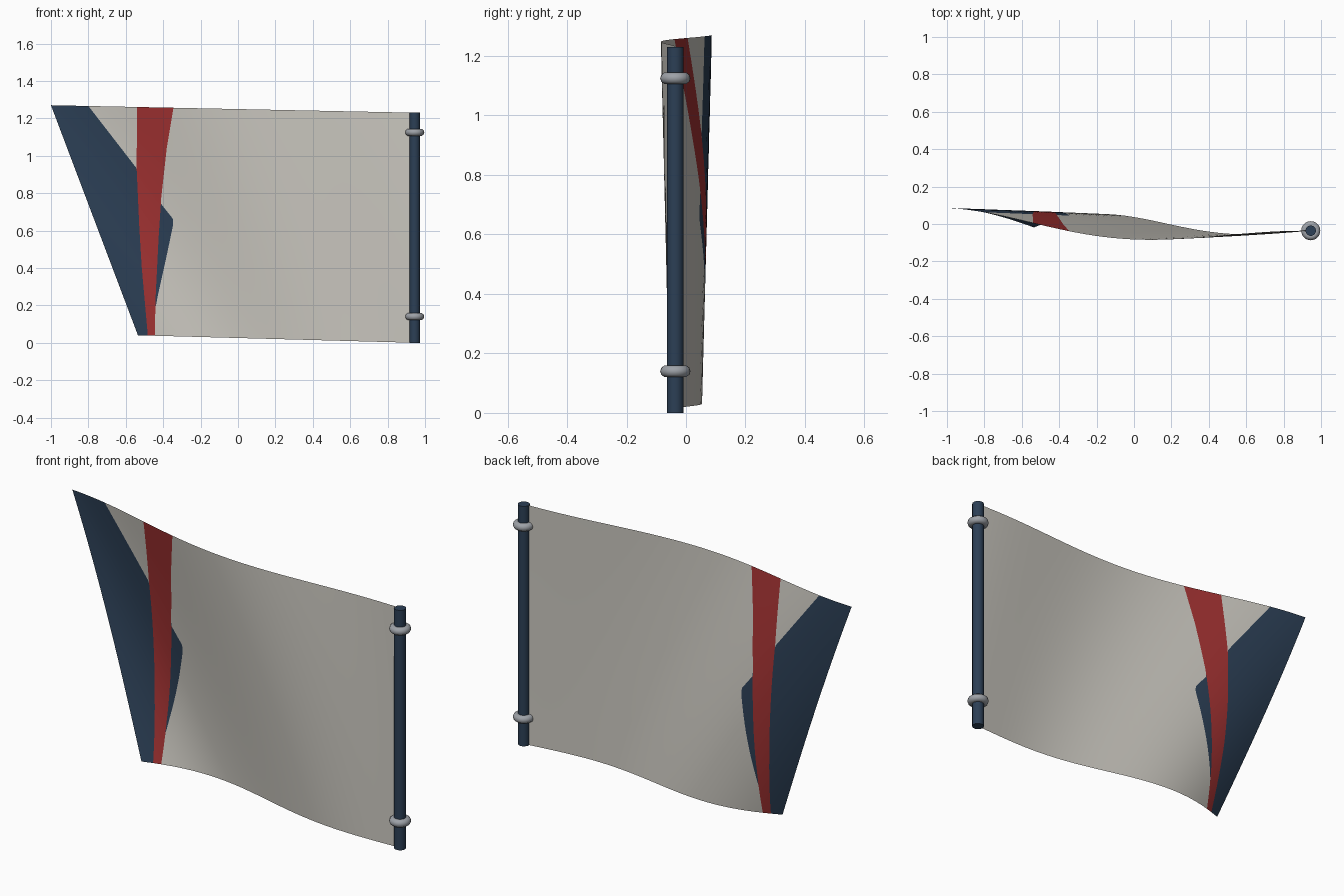
import bpy, bmesh, math

cube = bpy.data.objects.get("Cube")
if cube:
    bpy.data.objects.remove(cube, do_unlink=True)


def material(name, rgb):
    m = bpy.data.materials.new(name)
    m.use_nodes = True
    m.diffuse_color = (*rgb, 1)
    m.node_tree.nodes["Principled BSDF"].inputs["Base Color"].default_value = (*rgb, 1)
    return m


GREY = material("pale grey cloth", (0.60, 0.58, 0.53))
RED = material("red cloth", (0.36, 0.032, 0.032))
NAVY = material("navy blue", (0.025, 0.05, 0.092))
STEEL = material("steel", (0.34, 0.36, 0.39))

POLE_X, POLE_Y, HEIGHT = 0.945, -0.036, 1.23


def lookup(points, z):
    """Piecewise linear x for a height z; points run from low to high."""
    if z <= points[0][0]:
        return points[0][1]
    for (z0, x0), (z1, x1) in zip(points, points[1:]):
        if z <= z1:
            return x0 + (x1 - x0) * (z - z0) / (z1 - z0)
    return points[-1][1]


# Pattern borders on the cloth, as (height, x)
RED_LEFT = [(0.04, -0.483), (0.4, -0.515), (0.62, -0.528), (0.93, -0.542), (1.26, -0.54)]
RED_RIGHT = [(0.04, -0.445), (0.25, -0.44), (0.55, -0.425), (0.78, -0.41),
             (1.05, -0.38), (1.26, -0.345)]
NAVY_EDGE = [(0.15, -0.447), (0.25, -0.428), (0.47, -0.38), (0.63, -0.347),
             (0.66, -0.346), (0.74, -0.41), (0.93, -0.542), (1.26, -0.8)]


def cloth_point(x, v):
    """Ripple grows away from the pole and its phase shifts with height."""
    width = 1.48 + 0.465 * v
    u = (POLE_X - x) / width
    y = POLE_Y + 0.122 * u * math.sin(math.pi * (u - 0.39 - 0.28 * v) / 0.64)
    return x, y, HEIGHT * v + 0.04 * u


# Rippling cloth, with columns that follow the pattern borders
ROWS = 64
STRIPS = [(6, 2), (4, 0), (4, 1), (3, 2), (28, 0)]   # columns, colour slot
bm = bmesh.new()
rows = []
for r in range(ROWS + 1):
    v = r / ROWS
    z = HEIGHT * v + 0.03
    left, right, navy = (lookup(p, z) for p in (RED_LEFT, RED_RIGHT, NAVY_EDGE))
    borders = [POLE_X - 1.48 - 0.465 * v, min(navy, left), left, right,
               max(navy, right), POLE_X]
    xs = [borders[0]]
    for (n, _), a, b in zip(STRIPS, borders, borders[1:]):
        xs += [a + (b - a) * (i + 1) / n for i in range(n)]
    rows.append([bm.verts.new(cloth_point(x, v)) for x in xs])
slots = [slot for n, slot in STRIPS for _ in range(n)]
for low, high in zip(rows, rows[1:]):
    for c, slot in enumerate(slots):
        face = bm.faces.new((low[c], low[c + 1], high[c + 1], high[c]))
        face.material_index = slot
        face.smooth = True
bmesh.ops.remove_doubles(bm, verts=bm.verts, dist=0.0004)
mesh = bpy.data.meshes.new("flag_cloth")
bm.to_mesh(mesh)
bm.free()
for m in (GREY, RED, NAVY):
    mesh.materials.append(m)
cloth = bpy.data.objects.new("flag_cloth", mesh)
bpy.context.collection.objects.link(cloth)


def finish(name, mat):
    ob = bpy.context.object
    ob.name = name
    ob.data.materials.append(mat)
    bpy.ops.object.shade_smooth_by_angle(angle=math.radians(40))


# Pole
bpy.ops.mesh.primitive_cylinder_add(vertices=16, radius=0.028, depth=HEIGHT,
                                    location=(POLE_X, POLE_Y, HEIGHT / 2))
finish("pole", NAVY)

# Rings that hold the cloth
for name, z in (("lower_ring", 0.14), ("upper_ring", 1.125)):
    bpy.ops.mesh.primitive_torus_add(major_segments=24, minor_segments=10,
                                     major_radius=0.031, minor_radius=0.02,
                                     location=(POLE_X, POLE_Y, z))
    finish(name, STEEL)
